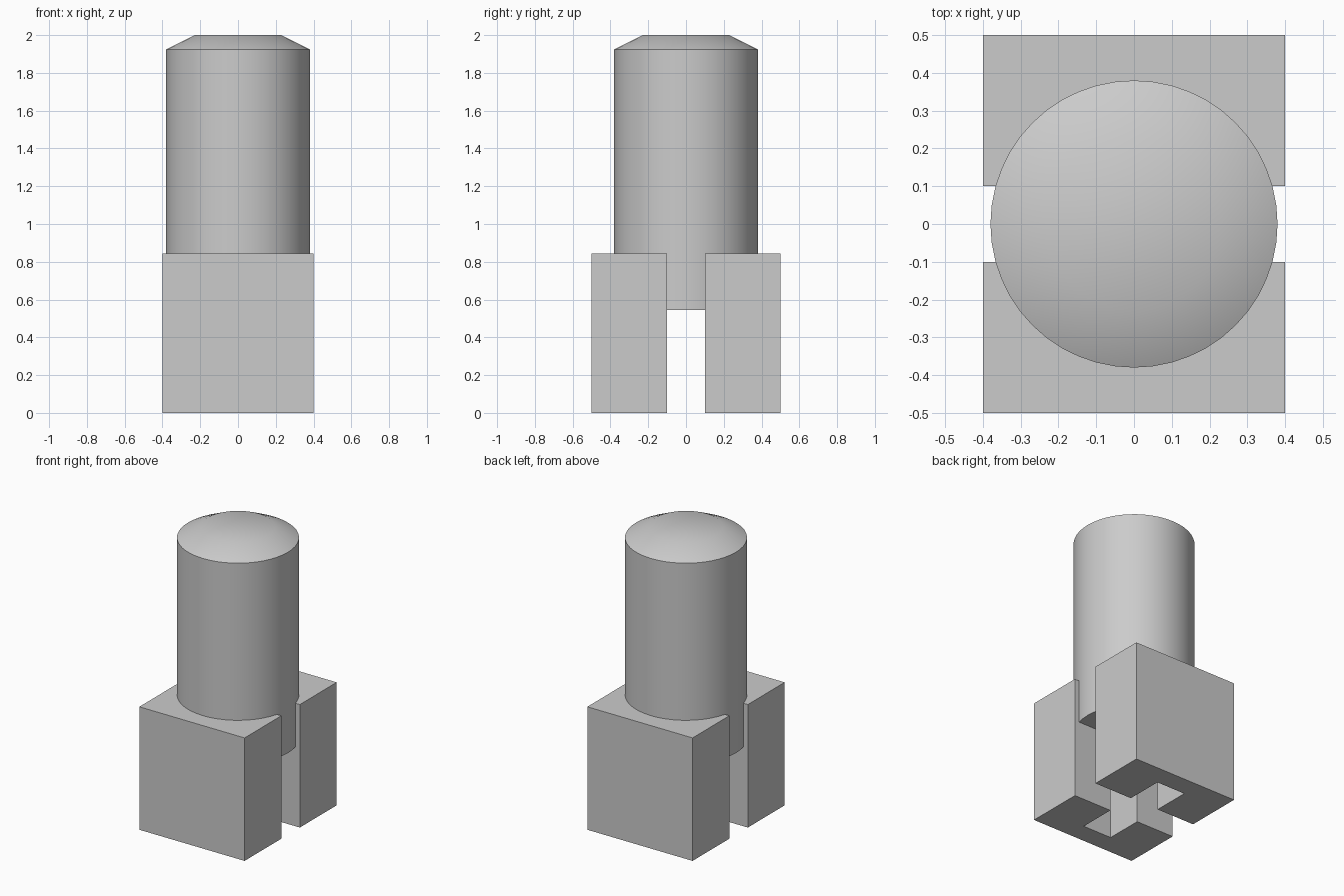
import bpy
import bmesh
import math

if "Cube" in bpy.data.objects:
    bpy.data.objects.remove(bpy.data.objects["Cube"], do_unlink=True)

# Single grey material
grey = bpy.data.materials.new("plain_grey")
grey.use_nodes = True
colour = (0.6, 0.6, 0.6, 1.0)
grey.diffuse_color = colour
grey.node_tree.nodes["Principled BSDF"].inputs["Base Color"].default_value = colour


def add_object(name, bm):
    bmesh.ops.recalc_face_normals(bm, faces=bm.faces)
    mesh = bpy.data.meshes.new(name)
    bm.to_mesh(mesh)
    bm.free()
    mesh.materials.append(grey)
    obj = bpy.data.objects.new(name, mesh)
    bpy.context.collection.objects.link(obj)
    return obj


def jaw(name, side):
    """U-shaped block with a vertical channel in its inner face."""
    half, inner, outer = 0.4, 0.1, 0.5
    channel, depth, height = 0.11, 0.36, 0.845
    right = [(half, outer), (half, inner), (channel, inner), (channel, depth)]
    outline = right + [(-x, y) for x, y in reversed(right)]
    bm = bmesh.new()
    face = bm.faces.new([bm.verts.new((x, y * side, 0)) for x, y in outline])
    top = bmesh.ops.extrude_face_region(bm, geom=[face])["geom"]
    verts = [v for v in top if isinstance(v, bmesh.types.BMVert)]
    bmesh.ops.translate(bm, verts=verts, vec=(0, 0, height))
    return add_object(name, bm)


def turned(name, profile, segments=48):
    """Solid of revolution from (radius, height) pairs, capped at both ends."""
    bm = bmesh.new()
    rings = []
    for radius, z in profile:
        angles = [math.tau * i / segments for i in range(segments)]
        rings.append([bm.verts.new((radius * math.cos(a), radius * math.sin(a), z))
                      for a in angles])
    for low, high in zip(rings, rings[1:]):
        for i in range(segments):
            j = (i + 1) % segments
            bm.faces.new((low[i], low[j], high[j], high[i]))
    bm.faces.new(rings[0])
    bm.faces.new(rings[-1])
    return add_object(name, bm)


# Two blocks facing each other across the gap
jaw("front_block", -1)
jaw("back_block", 1)

# Upright cylinder with a bevelled crown
post = turned("round_post", [(0.38, 0.545), (0.38, 1.925), (0.23, 2.0)])
bpy.ops.object.select_all(action="DESELECT")
post.select_set(True)
bpy.context.view_layer.objects.active = post
bpy.ops.object.shade_smooth_by_angle(angle=math.radians(30))
